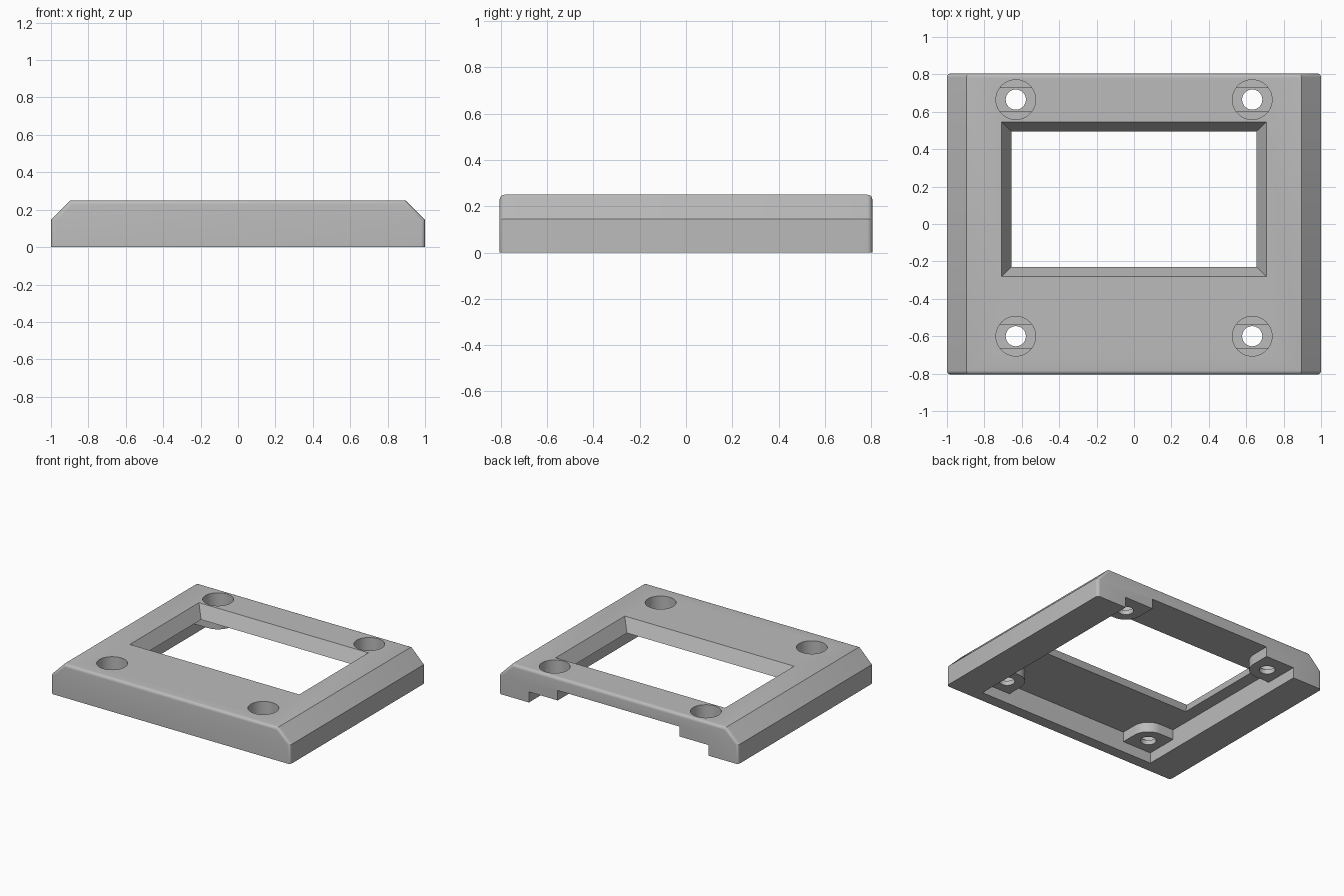
import bpy
import bmesh
from math import sin, cos, radians

if "Cube" in bpy.data.objects:
    bpy.data.objects.remove(bpy.data.objects["Cube"], do_unlink=True)

DEPTH = 0.805                 # half depth of the frame
HEIGHT = 0.25
CEILING, BOSS_Z, SEAT_Z = 0.155, 0.08, 0.125
WALL_X, WALL_Y = 0.75, -0.72  # inner faces of the walls
HOLE_X, BOSS_R = 0.632, 0.123
HOLE_Y = (-0.6, 0.665)

grey = bpy.data.materials.new("matte_grey")
grey.use_nodes = True
grey.diffuse_color = (0.5, 0.5, 0.5, 1)
grey.node_tree.nodes["Principled BSDF"].inputs["Base Color"].default_value = (0.5, 0.5, 0.5, 1)


def make_object(name, bm):
    bmesh.ops.recalc_face_normals(bm, faces=bm.faces)
    mesh = bpy.data.meshes.new(name)
    bm.to_mesh(mesh)
    bm.free()
    mesh.materials.append(grey)
    obj = bpy.data.objects.new(name, mesh)
    bpy.context.collection.objects.link(obj)
    return obj


def loft(name, bottom, top):
    """Closed solid between two outlines with equal point counts."""
    bm = bmesh.new()
    low = [bm.verts.new(p) for p in bottom]
    high = [bm.verts.new(p) for p in top]
    bm.faces.new(low)
    bm.faces.new(high)
    for i in range(len(low)):
        j = (i + 1) % len(low)
        bm.faces.new((low[i], low[j], high[j], high[i]))
    return make_object(name, bm)


def prism(name, outline, z0, z1):
    return loft(name, [(x, y, z0) for x, y in outline], [(x, y, z1) for x, y in outline])


def rect(x0, x1, y0, y1):
    return [(x0, y0), (x1, y0), (x1, y1), (x0, y1)]


def arc(cx, cy, r, start, end, steps):
    angles = [radians(start + (end - start) * i / steps) for i in range(steps + 1)]
    return [(cx + r * cos(a), cy + r * sin(a)) for a in angles]


def cut(target, cutter):
    mod = target.modifiers.new("cut", 'BOOLEAN')
    mod.operation = 'DIFFERENCE'
    mod.solver = 'EXACT'
    mod.object = cutter
    bpy.context.view_layer.objects.active = target
    bpy.ops.object.modifier_apply(modifier=mod.name)
    bpy.data.objects.remove(cutter, do_unlink=True)


# Body: side-chamfered profile run front to back
profile = [(-1, 0), (1, 0), (1, 0.145), (0.895, HEIGHT), (-0.895, HEIGHT), (-1, 0.145)]
frame = loft("bezel_frame", [(x, -DEPTH, z) for x, z in profile],
             [(x, DEPTH, z) for x, z in profile])

# Rounded rims on the front and back faces, except along the base
bm = bmesh.new()
bm.from_mesh(frame.data)
rims = [e for e in bm.edges
        if abs(e.verts[0].co.y - e.verts[1].co.y) < 0.001
        and max(v.co.z for v in e.verts) > 0.01]
bmesh.ops.bevel(bm, geom=rims, offset=0.022, segments=5, profile=0.5,
                affect='EDGES', clamp_overlap=True)
bm.to_mesh(frame.data)
bm.free()

# Underside recess, open at the back
cut(frame, prism("recess_cutter", rect(-WALL_X, WALL_X, WALL_Y, 0.9), -0.1, BOSS_Z))

# Deeper recess that leaves four rounded screw bosses
front_y, back_y = HOLE_Y
half = [(HOLE_X - BOSS_R, WALL_Y)]
half += arc(HOLE_X, front_y, BOSS_R, 180, 90, 10)
half += [(WALL_X, front_y + BOSS_R), (WALL_X, back_y - BOSS_R)]
half += arc(HOLE_X, back_y, BOSS_R, 270, 180, 10)
half += [(HOLE_X - BOSS_R, 0.9)]
outline = half + [(-x, y) for x, y in reversed(half)]
cut(frame, prism("boss_recess_cutter", outline, BOSS_Z - 0.04, CEILING))

# Window with sloping sides, continued past both faces
def window_ring(z):
    t = (z - CEILING) / (HEIGHT - CEILING)
    x, y = 0.655 + 0.053 * t, 0.05 * t
    return [(px, py, z) for px, py in rect(-x, x, -0.23 - y, 0.495 + y)]


cut(frame, loft("window_cutter", window_ring(CEILING - 0.02), window_ring(HEIGHT + 0.05)))

# Screw holes: counterbore, shallow seat slot and through hole
for side in (-1, 1):
    for y in HOLE_Y:
        x = side * HOLE_X
        bore = arc(x, y, 0.106, 0, 360, 48)[:-1]
        slot = [(x + dx, y + dy) for dx, dy in
                arc(0, 0, 0.106, -36, 36, 10) + arc(0, 0, 0.106, 144, 216, 10)]
        hole = arc(x, y, 0.054, 0, 360, 32)[:-1]
        cut(frame, prism("bore_cutter", bore, SEAT_Z, 0.4))
        cut(frame, prism("slot_cutter", slot, SEAT_Z - 0.01, SEAT_Z + 0.01))
        cut(frame, prism("hole_cutter", hole, -0.1, SEAT_Z + 0.02))

# One colour, smooth rounds with crisp edges
frame.data.materials.clear()
frame.data.materials.append(grey)
for poly in frame.data.polygons:
    poly.material_index = 0
bpy.ops.object.select_all(action='DESELECT')
frame.select_set(True)
bpy.context.view_layer.objects.active = frame
bpy.ops.object.shade_smooth_by_angle(angle=radians(30))
